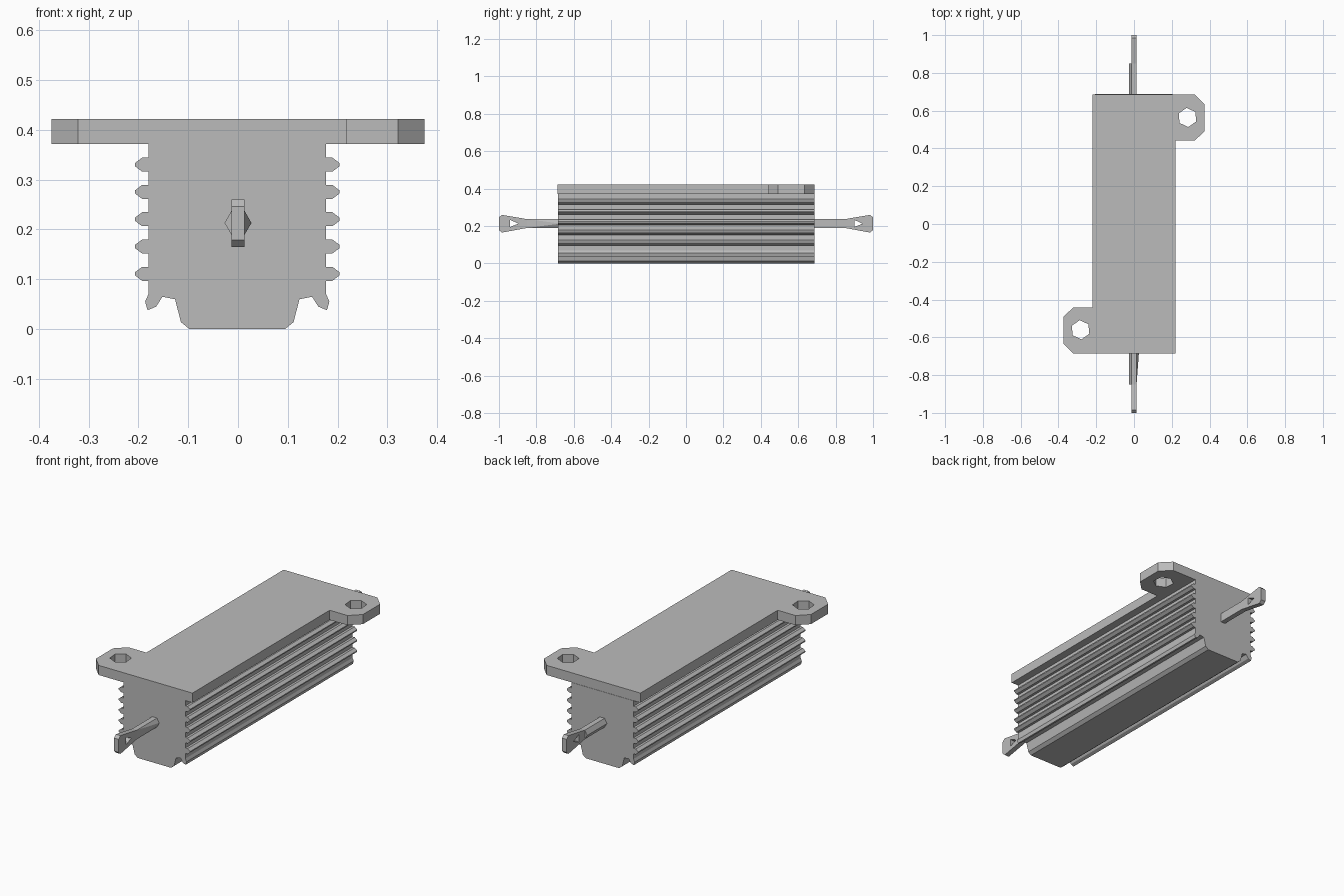
import bpy, bmesh, math
from mathutils import Vector

cube = bpy.data.objects.get("Cube")
if cube:
    bpy.data.objects.remove(cube, do_unlink=True)

metal = bpy.data.materials.new("grey metal")
metal.use_nodes = True
colour = (0.5, 0.5, 0.5, 1)
metal.diffuse_color = colour
metal.node_tree.nodes["Principled BSDF"].inputs["Base Color"].default_value = colour


def finish(name, bm):
    bmesh.ops.recalc_face_normals(bm, faces=bm.faces)
    mesh = bpy.data.meshes.new(name)
    bm.to_mesh(mesh)
    bm.free()
    mesh.materials.append(metal)
    obj = bpy.data.objects.new(name, mesh)
    bpy.context.collection.objects.link(obj)
    return obj


def prism(name, loops, place, push):
    """Fill an outline (first loop) with optional holes, then extrude it."""
    bm = bmesh.new()
    for loop in loops:
        verts = [bm.verts.new(place(a, b)) for a, b in loop]
        for i, v in enumerate(verts):
            bm.edges.new((verts[i - 1], v))
    push = Vector(push)
    bmesh.ops.triangle_fill(bm, use_beauty=True, edges=bm.edges[:],
                            normal=push.normalized())
    made = bmesh.ops.extrude_face_region(bm, geom=bm.faces[:])["geom"]
    moved = [g for g in made if isinstance(g, bmesh.types.BMVert)]
    bmesh.ops.translate(bm, verts=moved, vec=push)
    flat = [e for e in bm.edges if len(e.link_faces) == 2
            and e.link_faces[0].normal.cross(e.link_faces[1].normal).length < 1e-4]
    bmesh.ops.recalc_face_normals(bm, faces=bm.faces)
    return finish(name, bm)


def hull(name, points):
    bm = bmesh.new()
    for p in points:
        bm.verts.new(p)
    bmesh.ops.convex_hull(bm, input=bm.verts[:])
    return finish(name, bm)


FRONT, BACK = -0.685, 0.688
PLATE_Z, TOP_Z = 0.372, 0.422
WALL, MID = 0.1785, -0.0015

# Finned body: half profile with foot, lower lip and five side fins, mirrored
half = [(0.096, 0), (0.113, 0.014), (0.125, 0.06), (0.15, 0.065),
        (0.163, 0.045), (0.18, 0.038), (0.185, 0.055), (WALL, 0.07)]
for i in range(5):
    z = 0.111 + i * 0.0548
    half += [(WALL, z - 0.014), (0.191, z - 0.014), (0.2055, z - 0.003),
             (0.2055, z + 0.003), (0.191, z + 0.014), (WALL, z + 0.014)]
half.append((WALL, PLATE_Z))
profile = half + [(-x, z) for x, z in reversed(half)]
prism("finned_body", [profile], lambda x, z: (x + MID, FRONT, z),
      (0, BACK - FRONT, 0))


# Top plate with two diagonal mounting tabs and hexagonal holes
def hexagon(cx, cy, r=0.051):
    return [(cx + r * math.cos(math.radians(a)), cy + r * math.sin(math.radians(a)))
            for a in range(35, 395, 60)]


corner = [(0.2185, 0.441), (0.321, 0.441), (0.374, 0.492),
          (0.374, 0.633), (0.321, 0.6865), (-0.2185, 0.6865)]
outline = corner + [(-x, -y) for x, y in corner]
prism("mounting_plate", [outline, hexagon(0.283, 0.564), hexagon(-0.283, -0.56)],
      lambda x, y: (x, y, PLATE_Z), (0, 0, TOP_Z - PLATE_Z))

# Solder terminals: flared blade with a triangular eye
T, LOW, CORE, HIGH = 0.0135, 0.19, 0.213, 0.237
blade = [(0.66, LOW), (0.85, LOW), (0.985, 0.165), (1, 0.179),
         (1, 0.246), (0.985, 0.26), (0.85, HIGH), (0.66, HIGH)]
for side, name in ((-1, "front"), (1, "back")):
    eye = [(side * 0.92 - 0.02, 0.195), (side * 0.92 + 0.024, CORE),
           (side * 0.92 - 0.02, 0.233)]
    prism(name + "_terminal", [[(side * y, z) for y, z in blade], eye],
          lambda y, z: (-T, y, z), (2 * T, 0, 0))
    # Angular ridge on the right-hand side of the stem
    near, far = side * 0.67, side * 0.85
    hull(name + "_stem_ridge",
         [(x, y, z) for y in (near, far)
          for x, z in ((-T, LOW), (-2 * T, CORE), (-T, HIGH))])

# Tapered ridge on the other side of the front stem
hull("front_stem_taper", [(T, -0.67, LOW), (2 * T, -0.67, CORE), (T, -0.67, HIGH),
                          (T, -0.85, LOW), (T, -0.85, HIGH)])
